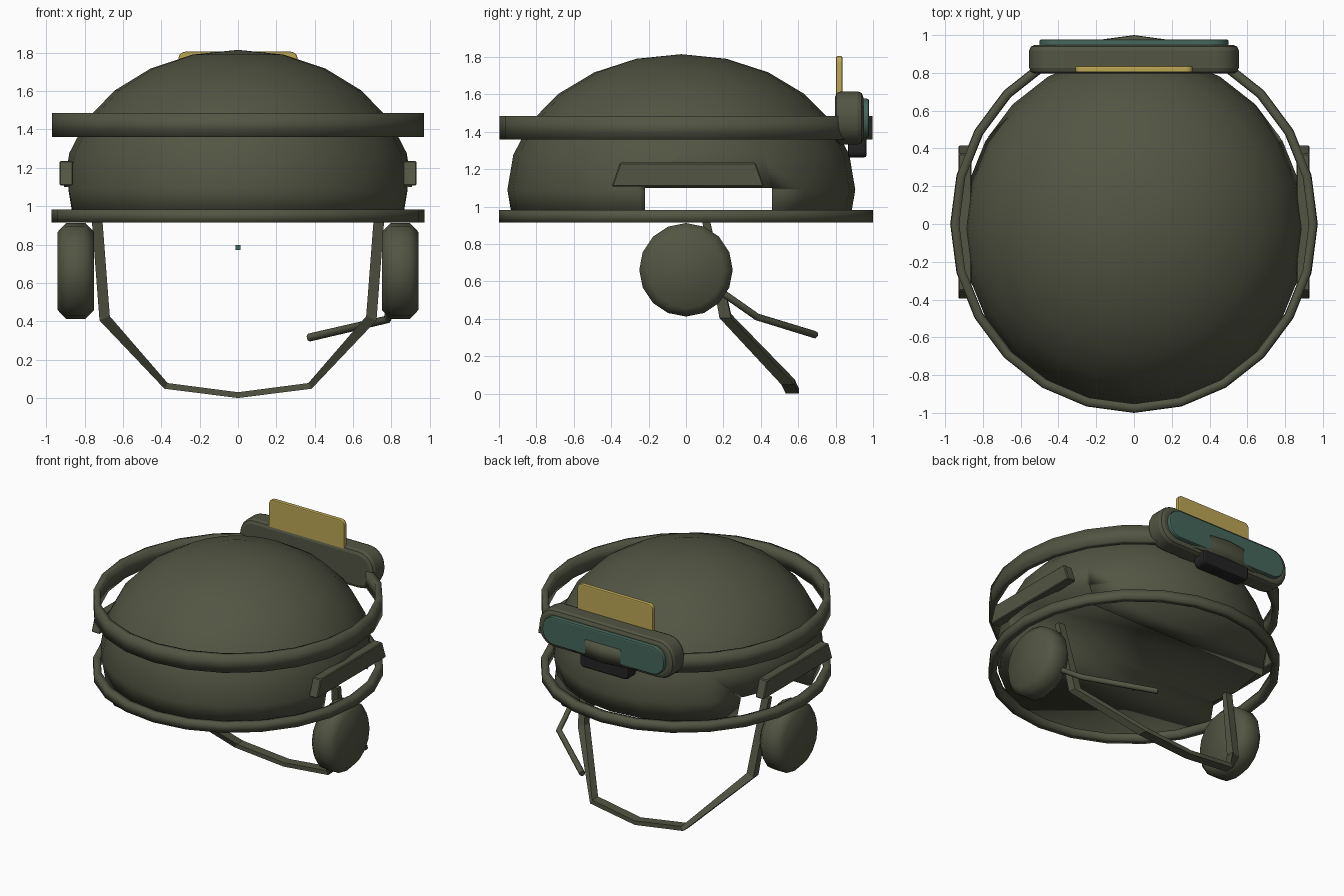
import bpy, bmesh, math
from mathutils import Matrix, Vector

if "Cube" in bpy.data.objects:
    bpy.data.objects.remove(bpy.data.objects["Cube"], do_unlink=True)


def material(name, rgb):
    m = bpy.data.materials.new(name)
    m.use_nodes = True
    m.diffuse_color = (*rgb, 1)
    bsdf = next(n for n in m.node_tree.nodes if n.type == 'BSDF_PRINCIPLED')
    bsdf.inputs["Base Color"].default_value = (*rgb, 1)
    bsdf.inputs["Roughness"].default_value = 0.8
    return m


OLIVE = material("olive drab", (0.085, 0.09, 0.056))
YELLOW = material("mustard yellow", (0.5, 0.385, 0.09))
TEAL = material("dark teal", (0.06, 0.135, 0.105))
BLACK = material("black", (0.017, 0.017, 0.018))


def activate(ob):
    bpy.ops.object.select_all(action='DESELECT')
    ob.select_set(True)
    bpy.context.view_layer.objects.active = ob


def smooth(ob, degrees):
    activate(ob)
    bpy.ops.object.shade_smooth_by_angle(angle=math.radians(degrees))


def finish(name, bm, mat, degrees=0):
    bmesh.ops.recalc_face_normals(bm, faces=bm.faces[:])
    me = bpy.data.meshes.new(name)
    bm.to_mesh(me)
    bm.free()
    me.materials.append(mat)
    ob = bpy.data.objects.new(name, me)
    bpy.context.collection.objects.link(ob)
    if degrees:
        smooth(ob, degrees)
    return ob


def box_bm(lo, hi):
    bm = bmesh.new()
    bmesh.ops.create_cube(bm, size=1)
    lo, hi = Vector(lo), Vector(hi)
    bmesh.ops.scale(bm, vec=hi - lo, verts=bm.verts)
    bmesh.ops.translate(bm, vec=(lo + hi) / 2, verts=bm.verts)
    return bm


def slab(name, lo, hi, corner, edge, mat):
    """Plate facing y, with rounded outline corners and softened rims."""
    bm = box_bm(lo, hi)
    along = [e for e in bm.edges
             if abs(e.verts[0].co.y - e.verts[1].co.y) > 1e-4]
    bmesh.ops.bevel(bm, geom=along, offset=corner, segments=5, profile=0.5,
                    affect='EDGES', clamp_overlap=True)
    bm.normal_update()
    rims = [e for e in bm.edges if e.calc_face_angle(0) > 1]
    bmesh.ops.bevel(bm, geom=rims, offset=edge, segments=2, profile=0.5,
                    affect='EDGES', clamp_overlap=True)
    return finish(name, bm, mat, 22)


def ring(name, z0, z1, rx, ry, width):
    """Oval hoop with a rectangular section, softly shaded."""
    section = [(rx - width, z0), (rx, z0), (rx, z1), (rx - width, z1)]
    bm = bmesh.new()
    vs = [bm.verts.new((x, 0, z)) for x, z in section]
    es = [bm.edges.new((v, vs[i - 1])) for i, v in enumerate(vs)]
    bmesh.ops.spin(bm, geom=vs + es, cent=(0, 0, 0), axis=(0, 0, 1),
                   angle=math.tau, steps=24, use_merge=True)
    bmesh.ops.remove_doubles(bm, verts=bm.verts[:], dist=1e-4)
    bmesh.ops.scale(bm, vec=(1, ry / rx, 1), verts=bm.verts)
    return finish(name, bm, OLIVE, 180)


def ribbon(name, points):
    """Strap through points of (x, y, z, thickness, width along y)."""
    bm = bmesh.new()
    rows = []
    for i, (x, y, z, t, w) in enumerate(points):
        a, b = points[max(i - 1, 0)], points[min(i + 1, len(points) - 1)]
        n = Vector((a[2] - b[2], 0, b[0] - a[0])).normalized() * t / 2
        side = Vector((0, w / 2, 0))
        rows.append([bm.verts.new(Vector((x, y, z)) + o)
                     for o in (n + side, n - side, -n - side, -n + side)])
    for r, q in zip(rows, rows[1:]):
        for k in range(4):
            bm.faces.new((r[k - 1], r[k], q[k], q[k - 1]))
    bm.faces.new(rows[0])
    bm.faces.new(rows[-1])
    return finish(name, bm, OLIVE)


def tube(name, points, radius):
    cu = bpy.data.curves.new(name, 'CURVE')
    cu.dimensions = '3D'
    cu.bevel_depth = radius
    cu.bevel_resolution = 1
    cu.use_fill_caps = True
    sp = cu.splines.new('POLY')
    sp.points.add(len(points) - 1)
    for p, co in zip(sp.points, points):
        p.co = (*co, 1)
    cu.materials.append(OLIVE)
    ob = bpy.data.objects.new(name, cu)
    bpy.context.collection.objects.link(ob)
    activate(ob)
    bpy.ops.object.convert(target='MESH')


# Helmet dome: oval ball cut flat below, with a slot through it for the ears
bm = bmesh.new()
bmesh.ops.create_uvsphere(bm, u_segments=24, v_segments=12, radius=1)
bmesh.ops.scale(bm, vec=(0.91, 0.93, 0.725), verts=bm.verts)
bmesh.ops.translate(bm, vec=(0, -0.025, 1.09), verts=bm.verts)
cut = bmesh.ops.bisect_plane(bm, geom=bm.verts[:] + bm.edges[:] + bm.faces[:],
                             plane_co=(0, 0, 0.95), plane_no=(0, 0, 1),
                             clear_inner=True)
bmesh.ops.contextual_create(
    bm, geom=[g for g in cut["geom_cut"] if isinstance(g, bmesh.types.BMEdge)])
dome = finish("helmet_dome", bm, OLIVE)
cutter = finish("ear_slot_cutter",
                box_bm((-1.2, -0.22, 0.8), (1.2, 0.46, 1.1)), OLIVE)
cutter.hide_render = True
slot = dome.modifiers.new("ear_slot", 'BOOLEAN')
slot.operation = 'DIFFERENCE'
slot.solver = 'EXACT'
slot.object = cutter
activate(dome)
bpy.ops.object.modifier_apply(modifier=slot.name)
bpy.data.objects.remove(cutter, do_unlink=True)
smooth(dome, 180)

# Hoops around the helmet
ring("upper_band", 1.36, 1.485, 0.97, 0.998, 0.045)
ring("brim_hoop", 0.915, 0.982, 0.973, 1.0, 0.05)

# Side rails and ear cups
for side, s in (("left", 1), ("right", -1)):
    bm = box_bm((0.86, -0.397, 1.108), (0.93, 0.417, 1.235))
    for v in bm.verts:
        if v.co.z > 1.2:
            v.co.y = 0.01 + (v.co.y - 0.01) * 0.89
    bmesh.ops.bevel(bm, geom=bm.edges[:], offset=0.006, segments=1,
                    affect='EDGES')
    bmesh.ops.scale(bm, vec=(s, 1, 1), verts=bm.verts)
    finish(side + "_side_rail", bm, OLIVE)

    bm = bmesh.new()
    bmesh.ops.create_cone(bm, cap_ends=True, segments=16, radius1=0.25,
                          radius2=0.25, depth=0.19,
                          matrix=Matrix.Rotation(math.pi / 2, 4, 'Y'))
    rims = [e for e in bm.edges if e.calc_face_angle(0) > 1]
    bmesh.ops.bevel(bm, geom=rims, offset=0.045, segments=1, affect='EDGES')
    bmesh.ops.translate(bm, vec=(0.845 * s, 0, 0.662), verts=bm.verts)
    finish(side + "_ear_cup", bm, OLIVE, 60)

# Chin strap and microphone boom
half = [(0.737, 0.1, 0.96, 0.055, 0.04), (0.695, 0.21, 0.415, 0.058, 0.062),
        (0.375, 0.545, 0.063, 0.034, 0.07)]
ribbon("chin_strap", half + [(0, 0.568, 0.015, 0.03, 0.07)]
       + [(-p[0], *p[1:]) for p in half[::-1]])
tube("microphone_boom",
     [(0.8, 0.18, 0.55), (0.78, 0.38, 0.41), (0.37, 0.69, 0.315)], 0.021)

# Light module with lens, tab and lower clip
slab("module_body", (-0.555, 0.797, 1.333), (0.555, 0.948, 1.616),
     0.125, 0.03, OLIVE)
slab("module_lens", (-0.5, 0.93, 1.37), (0.5, 0.978, 1.577),
     0.095, 0.01, TEAL)
slab("module_tab", (-0.31, 0.803, 1.5), (0.31, 0.836, 1.805),
     0.035, 0.007, YELLOW)
slab("module_clip", (-0.2, 0.865, 1.262), (0.2, 0.966, 1.375),
     0.035, 0.015, BLACK)

# Small stud inside the helmet opening
finish("inner_stud", box_bm((-0.013, -0.013, 0.772), (0.013, 0.013, 0.798)),
       TEAL)
